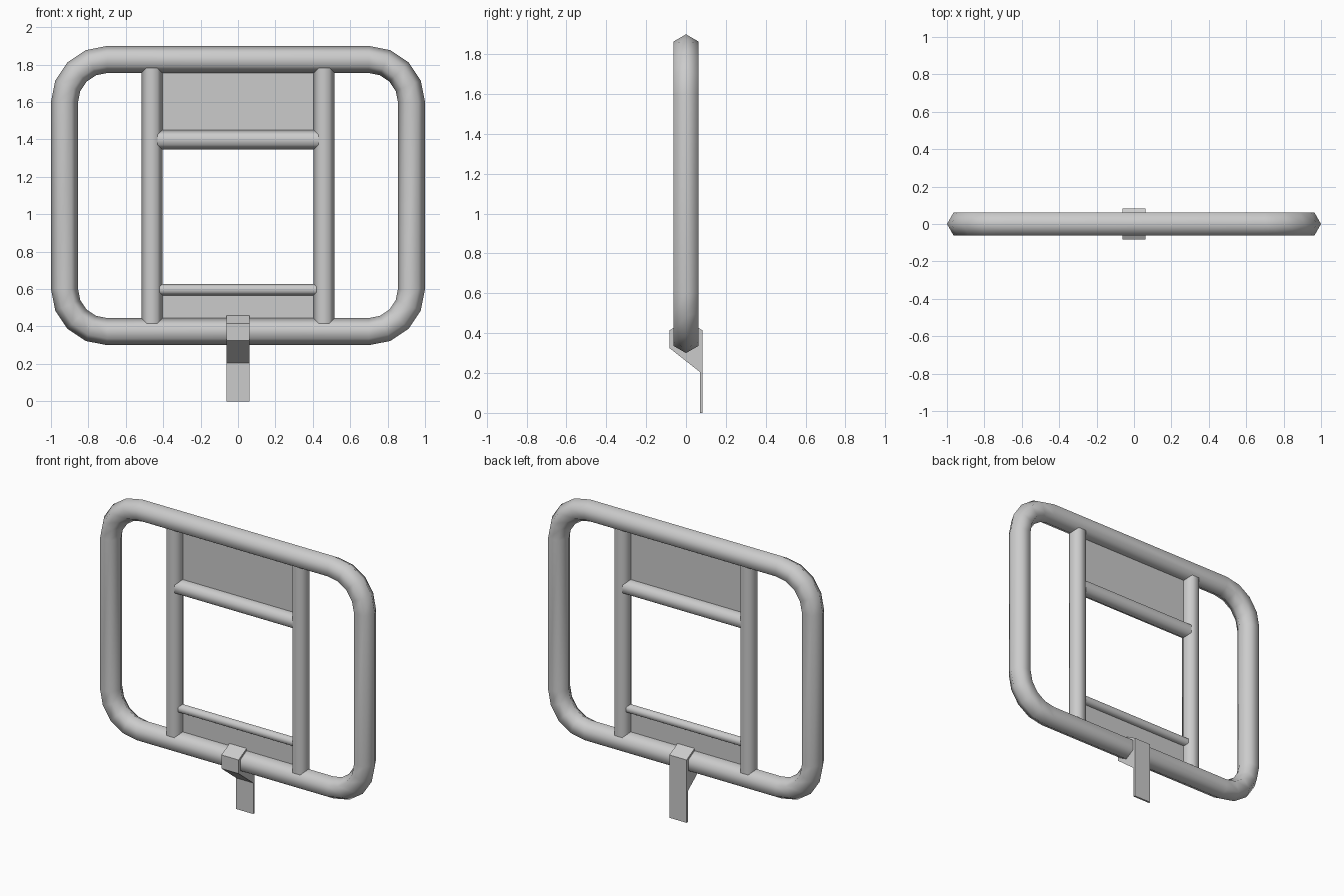
import bpy, bmesh
from math import sin, cos, pi, radians
from mathutils import Vector

if "Cube" in bpy.data.objects:
    bpy.data.objects.remove(bpy.data.objects["Cube"])


def make_object(name, verts, faces, smooth_angle=None):
    mesh = bpy.data.meshes.new(name)
    bm = bmesh.new()
    vs = [bm.verts.new(v) for v in verts]
    for f in faces:
        bm.faces.new([vs[i] for i in f])
    bmesh.ops.recalc_face_normals(bm, faces=bm.faces)
    bm.to_mesh(mesh)
    bm.free()
    ob = bpy.data.objects.new(name, mesh)
    bpy.context.collection.objects.link(ob)
    if smooth_angle:
        bpy.context.view_layer.objects.active = ob
        ob.select_set(True)
        bpy.ops.object.shade_smooth_by_angle(angle=radians(smooth_angle))
        ob.select_set(False)
    return ob


def sweep(name, rings, closed):
    """Six-sided tube; each ring is (centre, in-plane outward direction, radius)."""
    verts, faces, n = [], [], len(rings)
    for centre, out, r in rings:
        for k in range(6):
            a = k * pi / 3
            verts.append(Vector(centre) + Vector(out) * r * cos(a) + Vector((0, r * sin(a), 0)))
    for i in range(n if closed else n - 1):
        j = (i + 1) % n
        for k in range(6):
            m = (k + 1) % 6
            faces.append((i * 6 + k, i * 6 + m, j * 6 + m, j * 6 + k))
    if not closed:
        faces += [tuple(range(6)), tuple(range((n - 1) * 6, n * 6))]
    return make_object(name, verts, faces, 65)


# Outer frame: rounded rectangle of hexagonal tube
R, BEND, STEPS = 0.0725, 0.2275, 4
rings = []
for q, (cx, cz) in enumerate([(0.7, 1.6), (-0.7, 1.6), (-0.7, 0.6), (0.7, 0.6)]):
    for s in range(STEPS + 1):
        a = (q + s / STEPS) * pi / 2
        d = Vector((cos(a), 0, sin(a)))
        rings.append((Vector((cx, 0, cz)) + d * BEND, d, R))
sweep("outer_frame", rings, True)

# Uprights
for side, x in (("left", -0.46), ("right", 0.46)):
    sweep(f"{side}_upright", [((x, 0, z), (1, 0, 0), 0.0565) for z in (0.38, 1.82)], False)

# Cross bars
for name, z, r, w in (("upper_crossbar", 1.398, 0.053, 0.45), ("lower_crossbar", 0.597, 0.031, 0.45)):
    sweep(name, [((x, 0, z), (0, 0, 1), r) for x in (-w, w)], False)

# Thin sheets filling above the upper bar and below the lower bar
for name, z0, z1 in (("upper_panel", 1.40, 1.80), ("lower_panel", 0.40, 0.60)):
    make_object(name, [(-0.44, 0, z0), (0.44, 0, z0), (0.44, 0, z1), (-0.44, 0, z1)], [(0, 1, 2, 3)])

# Clip around the bottom tube with a hanging tab at the back
profile = [(-0.0825, 0.325), (-0.0825, 0.415), (0, 0.46), (0.0825, 0.415),
           (0.0825, 0), (0.07, 0), (0.07, 0.205)]
n = len(profile)
verts = [(x, y, z) for x in (-0.0625, 0.0625) for y, z in profile]
faces = [tuple(range(n)), tuple(range(n, 2 * n))]
faces += [(i, (i + 1) % n, n + (i + 1) % n, n + i) for i in range(n)]
make_object("bottom_clip", verts, faces)
